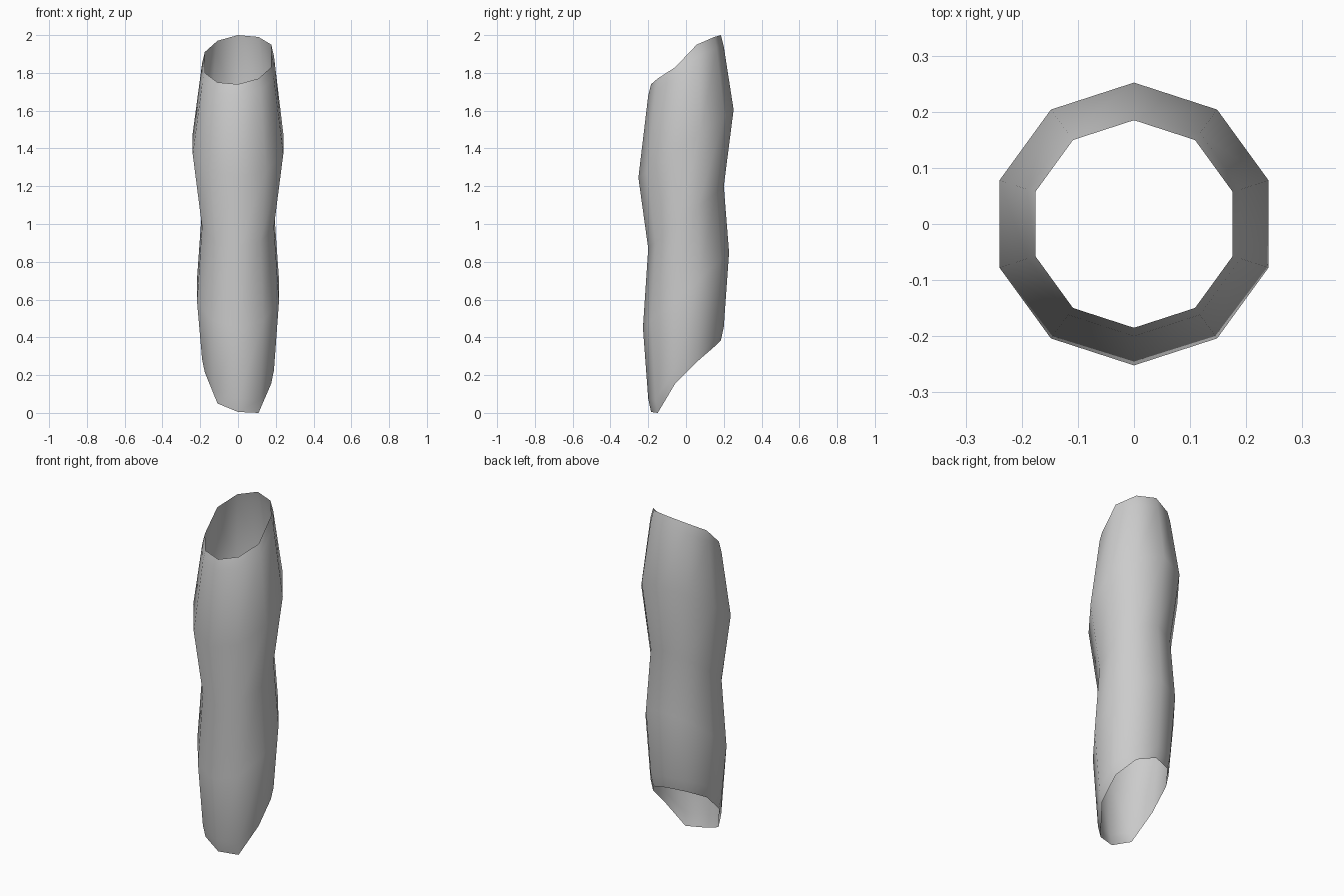
import bpy, bmesh, math

if "Cube" in bpy.data.objects:
    bpy.data.objects.remove(bpy.data.objects["Cube"])

SIDES = 10
ANGLES = [math.radians(18 + 36 * i) for i in range(SIDES)]

# Slanted rim heights, going round from the right-hand side
bottom = [0.27, 0.35, 0.385, 0.375, 0.325, 0.215, 0.05, 0.005, 0.0, 0.155]
top = [1.95, 1.99, 2.0, 1.97, 1.91, 1.80, 1.75, 1.74, 1.77, 1.83]


def tilted(radius, centre, rise):
    """Heights of a ring that climbs towards the back."""
    return radius, [centre + rise * math.sin(a) for a in ANGLES]


# Rings from bottom to top: radius and heights
rings = [
    (0.185, bottom),
    (0.2, [z + 0.07 for z in bottom]),
    tilted(0.228, 0.65, 0.20),
    tilted(0.2, 1.035, 0.165),
    tilted(0.252, 1.425, 0.18),
    (0.2, [z - 0.06 for z in top]),
    (0.185, top),
]

# Open wavy tube
bm = bmesh.new()
loops = [[bm.verts.new((r * math.cos(a), r * math.sin(a), z))
          for a, z in zip(ANGLES, heights)] for r, heights in rings]
for low, high in zip(loops, loops[1:]):
    for i in range(SIDES):
        j = (i + 1) % SIDES
        bm.faces.new((low[i], low[j], high[j], high[i])).smooth = True

mesh = bpy.data.meshes.new("wavy_tube")
bm.to_mesh(mesh)
bm.free()
tube = bpy.data.objects.new("wavy_tube", mesh)
bpy.context.collection.objects.link(tube)
